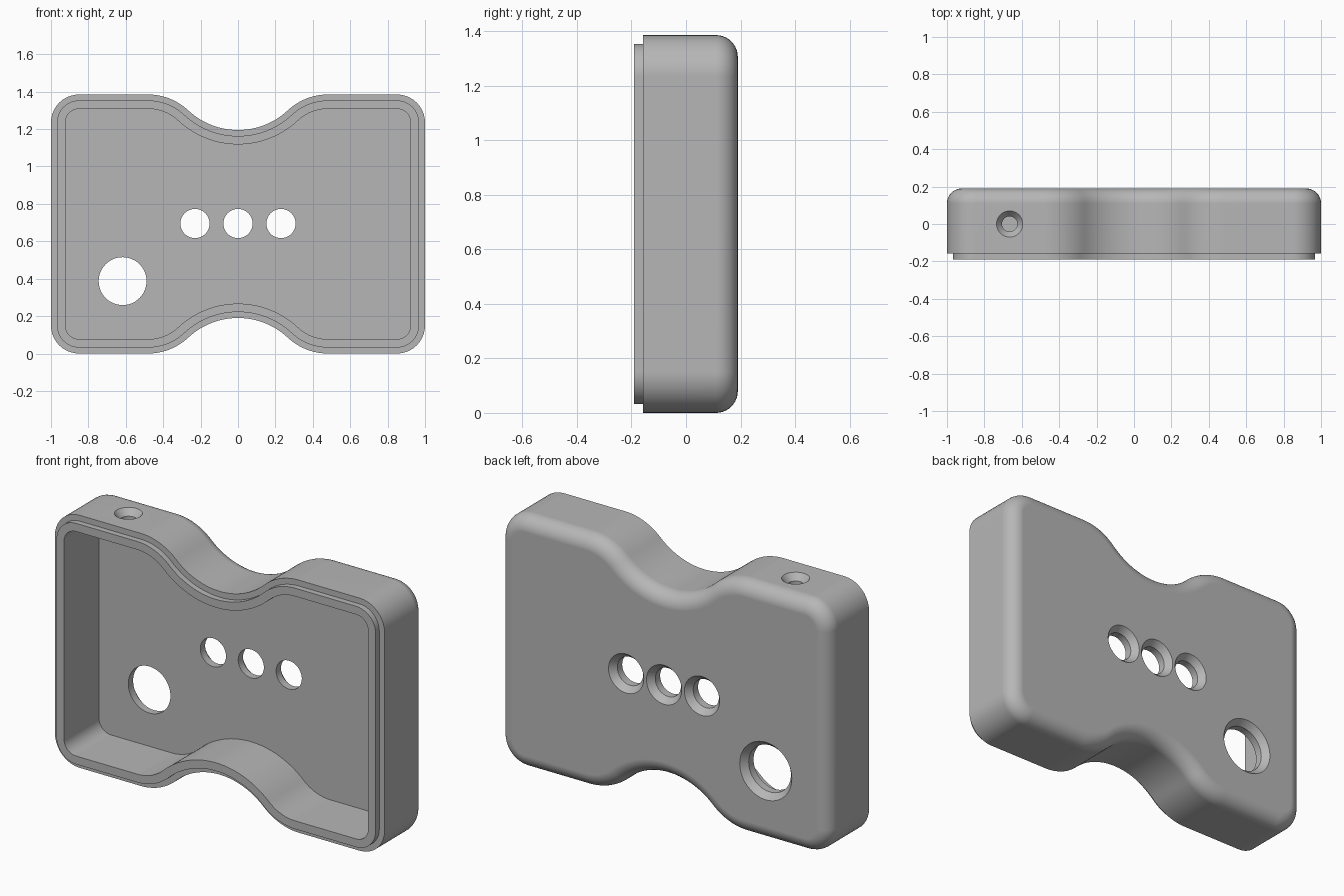
import bpy, bmesh, math
from mathutils import Matrix, Vector

if "Cube" in bpy.data.objects:
    bpy.data.objects.remove(bpy.data.objects["Cube"], do_unlink=True)

HEIGHT, HALF_DEPTH = 1.385, 0.19
WALL, LIP, LIP_Y = 0.077, 0.032, -0.158
FILLET, CORNER = 0.08, 0.15
BEND_X, WAIST_DROP, WAIST_R = 0.48, 0.19, 0.39
MID = HEIGHT / 2

grey = bpy.data.materials.new("plain grey")
grey.use_nodes = True
grey.diffuse_color = (0.47, 0.47, 0.47, 1)
grey.node_tree.nodes["Principled BSDF"].inputs["Base Color"].default_value = grey.diffuse_color


def arc(cx, cz, r, a0, a1, n):
    return [(cx + r * math.cos(a0 + (a1 - a0) * i / n),
             cz + r * math.sin(a0 + (a1 - a0) * i / n)) for i in range(n + 1)]


def outline(inset):
    """Waisted outline, moved inwards by inset, as (x, z) pairs."""
    # radii of the hollow and the shoulder arcs that meet tangentially
    total = (BEND_X ** 2 + WAIST_DROP ** 2) / (2 * WAIST_DROP)
    shoulder_r = total - WAIST_R
    hollow_z = MID - WAIST_DROP + WAIST_R
    shoulder_z = MID - shoulder_r
    a = math.atan2(shoulder_z - hollow_z, BEND_X)
    q = arc(0, hollow_z, WAIST_R + inset, -math.pi / 2, a, 14)
    q += arc(BEND_X, shoulder_z, shoulder_r - inset, a + math.pi, math.pi / 2, 12)[1:]
    q += arc(1 - CORNER, MID - CORNER, CORNER - inset, math.pi / 2, 0, 10)
    right = q + [(x, -z) for x, z in reversed(q)]
    left = [(-x, z) for x, z in reversed(right)][1:-1]
    return [(x, z + MID) for x, z in right + left]


def bridge(bm, rings):
    """Skin consecutive closed rings and cap both ends."""
    for r0, r1 in zip(rings, rings[1:]):
        n = len(r0)
        for i in range(n):
            j = (i + 1) % n
            bm.faces.new((r0[i], r0[j], r1[j], r1[i]))
    bm.faces.new(rings[0])
    bm.faces.new(rings[-1])


def finish(bm, name):
    bmesh.ops.recalc_face_normals(bm, faces=bm.faces)
    mesh = bpy.data.meshes.new(name)
    bm.to_mesh(mesh)
    bm.free()
    mesh.materials.append(grey)
    obj = bpy.data.objects.new(name, mesh)
    bpy.context.collection.objects.link(obj)
    return obj


# Shell: cavity floor, cavity wall, raised lip, outer wall, rounded back
section = [(WALL, HALF_DEPTH - WALL), (WALL, -HALF_DEPTH), (LIP, -HALF_DEPTH),
           (LIP, LIP_Y), (0, LIP_Y)]
for inset, y in arc(FILLET, HALF_DEPTH - FILLET, FILLET, math.pi, math.pi / 2, 10):
    section.append((inset, y))
bm = bmesh.new()
bridge(bm, [[bm.verts.new((x, y, z)) for x, z in outline(inset)] for inset, y in section])
shell = finish(bm, "enclosure_shell")


# Countersunk holes: a bore that flares at the outer surface
def add_hole(bm, position, axis, bore, flare, sink):
    slope = (flare - bore) / sink
    profile = [(bore, -0.14), (bore, -sink), (flare + slope * 0.02, 0.02)]
    turn = Vector((0, 0, 1)).rotation_difference(Vector(axis)).to_matrix().to_4x4()
    place = Matrix.Translation(position) @ turn
    rings = []
    for r, h in profile:
        ring = arc(0, 0, r, 0, 2 * math.pi, 48)[:-1]
        rings.append([bm.verts.new(place @ Vector((x, y, h))) for x, y in ring])
    bridge(bm, rings)


bm = bmesh.new()
for x in (-0.23, 0, 0.23):
    add_hole(bm, (x, HALF_DEPTH, 0.695), (0, 1, 0), 0.078, 0.107, 0.035)
add_hole(bm, (-0.617, HALF_DEPTH, 0.387), (0, 1, 0), 0.128, 0.158, 0.035)
add_hole(bm, (-0.665, 0, HEIGHT), (0, 0, 1), 0.041, 0.07, 0.035)
cutter = finish(bm, "hole_cutter")
cutter.hide_render = True

cut = shell.modifiers.new("holes", "BOOLEAN")
cut.operation = "DIFFERENCE"
cut.solver = "EXACT"
cut.object = cutter

bpy.ops.object.select_all(action="DESELECT")
shell.select_set(True)
bpy.context.view_layer.objects.active = shell
bpy.ops.object.modifier_apply(modifier=cut.name)
bpy.data.objects.remove(cutter, do_unlink=True)

# Smooth curves, crisp rims, flat large faces
bpy.ops.object.shade_smooth_by_angle(angle=math.radians(30))
weighted = shell.modifiers.new("weighted_normals", "WEIGHTED_NORMAL")
weighted.keep_sharp = True
